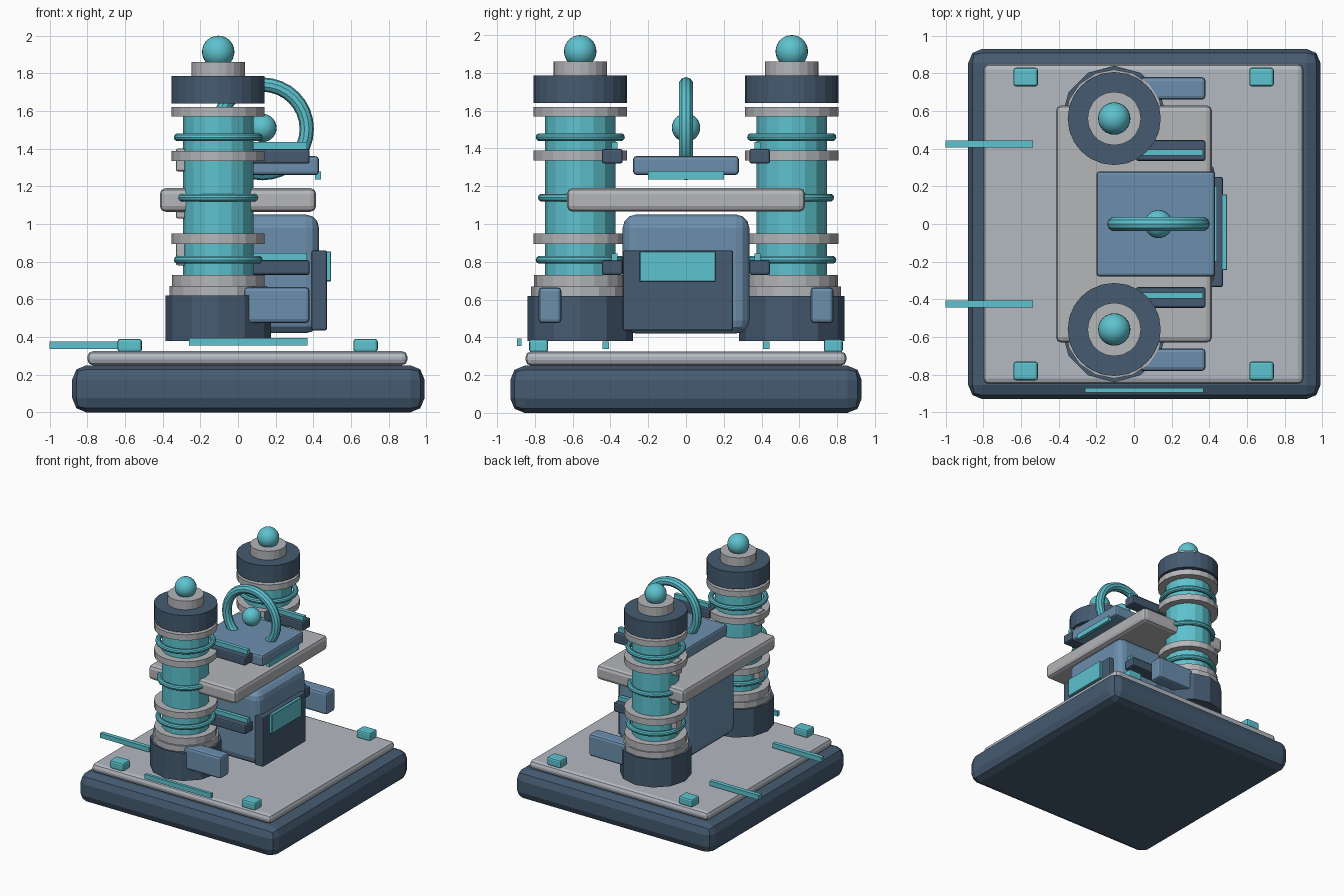
import bpy, math

if "Cube" in bpy.data.objects:
    bpy.data.objects.remove(bpy.data.objects["Cube"])


def material(name, rgb):
    m = bpy.data.materials.new(name)
    m.diffuse_color = (*rgb, 1)
    m.use_nodes = True
    m.node_tree.nodes["Principled BSDF"].inputs["Base Color"].default_value = m.diffuse_color
    return m


NAVY = material("dark navy", (0.060, 0.104, 0.165))
BLUE = material("steel blue", (0.150, 0.275, 0.420))
PALE = material("pale blue grey", (0.455, 0.490, 0.535))
GREY = material("light grey", (0.460, 0.465, 0.485))
CYAN = material("cyan", (0.110, 0.540, 0.620))


def finish(name, mat, smooth=True):
    ob = bpy.context.object
    ob.name = name
    ob.data.materials.append(mat)
    if smooth:
        bpy.ops.object.shade_smooth_by_angle(angle=math.radians(28))
    return ob


def box(name, mat, x, y, z, bevel=0.0, segments=2):
    """Bevelled box from (min, max) ranges."""
    y = sorted(y)
    bpy.ops.mesh.primitive_cube_add(
        size=1, location=[(r[0] + r[1]) / 2 for r in (x, y, z)])
    ob = bpy.context.object
    ob.scale = [r[1] - r[0] for r in (x, y, z)]
    bpy.ops.object.transform_apply(location=False, rotation=False, scale=True)
    if bevel:
        mod = ob.modifiers.new("rounded edges", 'BEVEL')
        mod.width, mod.segments = bevel, segments
    return finish(name, mat, False)


def drum(name, mat, x, y, z, r, sides):
    bpy.ops.mesh.primitive_cylinder_add(
        vertices=sides, radius=r, depth=z[1] - z[0],
        location=(x, y, (z[0] + z[1]) / 2))
    return finish(name, mat, False)


def ball(name, mat, loc, r):
    bpy.ops.mesh.primitive_uv_sphere_add(
        segments=24, ring_count=14, radius=r, location=loc)
    return finish(name, mat)


def hoop(name, mat, loc, major, minor, rot=(0, 0, 0)):
    bpy.ops.mesh.primitive_torus_add(
        major_segments=32, minor_segments=10, major_radius=major,
        minor_radius=minor, location=loc, rotation=rot)
    return finish(name, mat)


# Base and deck
box("base", NAVY, (-0.88, 0.99), (-0.93, 0.93), (0.0, 0.25), 0.075, 2)
box("deck", PALE, (-0.80, 0.90), (-0.85, 0.85), (0.25, 0.325), 0.03)
box("front_strip", CYAN, (-0.26, 0.37), (-0.895, -0.87), (0.355, 0.395))

# Central cabinet with its screen
box("cabinet", BLUE, (-0.25, 0.43), (-0.335, 0.335), (0.42, 1.05), 0.07, 3)
box("screen_panel", NAVY, (0.39, 0.472), (-0.335, 0.25), (0.435, 0.86), 0.01)
box("screen", CYAN, (0.46, 0.495), (-0.245, 0.157), (0.695, 0.855), 0.004, 1)

# Bridge slab, head plate, arch and core
box("bridge", GREY, (-0.415, 0.415), (-0.63, 0.63), (1.065, 1.19), 0.03)
box("head_plate", BLUE, (-0.20, 0.43), (-0.28, 0.28), (1.26, 1.36), 0.018)
box("head_light", CYAN, (0.41, 0.44), (-0.20, 0.20), (1.235, 1.28))
hoop("arch", CYAN, (0.13, 0, 1.505), 0.235, 0.038, (math.pi / 2, 0, 0))
ball("arch_core", CYAN, (0.13, 0, 1.51), 0.075)

CX, CY = -0.105, 0.56
for s, side in ((-1, "front"), (1, "back")):
    y = s * CY

    # Column drums from bottom to top: name, colour, z range, radius, sides
    for name, mat, z, r, n in (
            ("foot", NAVY, (0.38, 0.62), 0.28, 12),
            ("lower_collar", GREY, (0.62, 0.67), 0.26, 16),
            ("upper_collar", GREY, (0.67, 0.73), 0.245, 20),
            ("tube", CYAN, (0.70, 1.60), 0.186, 16),
            ("ring_low", GREY, (0.895, 0.95), 0.247, 20),
            ("ring_mid", GREY, (1.335, 1.388), 0.247, 20),
            ("ring_high", GREY, (1.57, 1.62), 0.247, 20),
            ("cap", NAVY, (1.64, 1.785), 0.247, 24),
            ("cap_step", GREY, (1.785, 1.86), 0.142, 20)):
        drum(f"{side}_column_{name}", mat, CX, y, z, r, n)
    ball(f"{side}_column_ball", CYAN, (CX, y, 1.914), 0.086)

    # Coils around the tube
    for z, r in ((0.81, 0.215), (1.14, 0.203), (1.46, 0.215)):
        hoop(f"{side}_coil", CYAN, (CX, y, z), r, 0.021)

    # Small pads on the left of the tube
    for z in (0.84, 1.09, 1.34):
        box(f"{side}_pad", GREY, (-0.33, -0.27), (y - 0.04, y + 0.04),
            (z - 0.06, z + 0.06), 0.01)

    # Brackets with light strips
    for z in (0.73, 1.32):
        box(f"{side}_bracket", NAVY, (0.01, 0.38), (s * 0.335, s * 0.445),
            (z, z + 0.078), 0.012)
        box(f"{side}_bracket_light", CYAN, (0.04, 0.367),
            (s * 0.363, s * 0.395), (z + 0.07, z + 0.115))

    # Side arm on the foot
    box(f"{side}_arm", BLUE, (0.03, 0.38), (s * 0.66, s * 0.78),
        (0.475, 0.665), 0.02)

    # Deck studs and rail at the left edge
    for x in (-0.64, 0.612):
        box(f"{side}_stud", CYAN, (x, x + 0.13), (s * 0.73, s * 0.83),
            (0.32, 0.39), 0.014)
    box(f"{side}_rail", CYAN, (-1.0, -0.535), (s * 0.425 - 0.018,
        s * 0.425 + 0.018), (0.337, 0.377))
